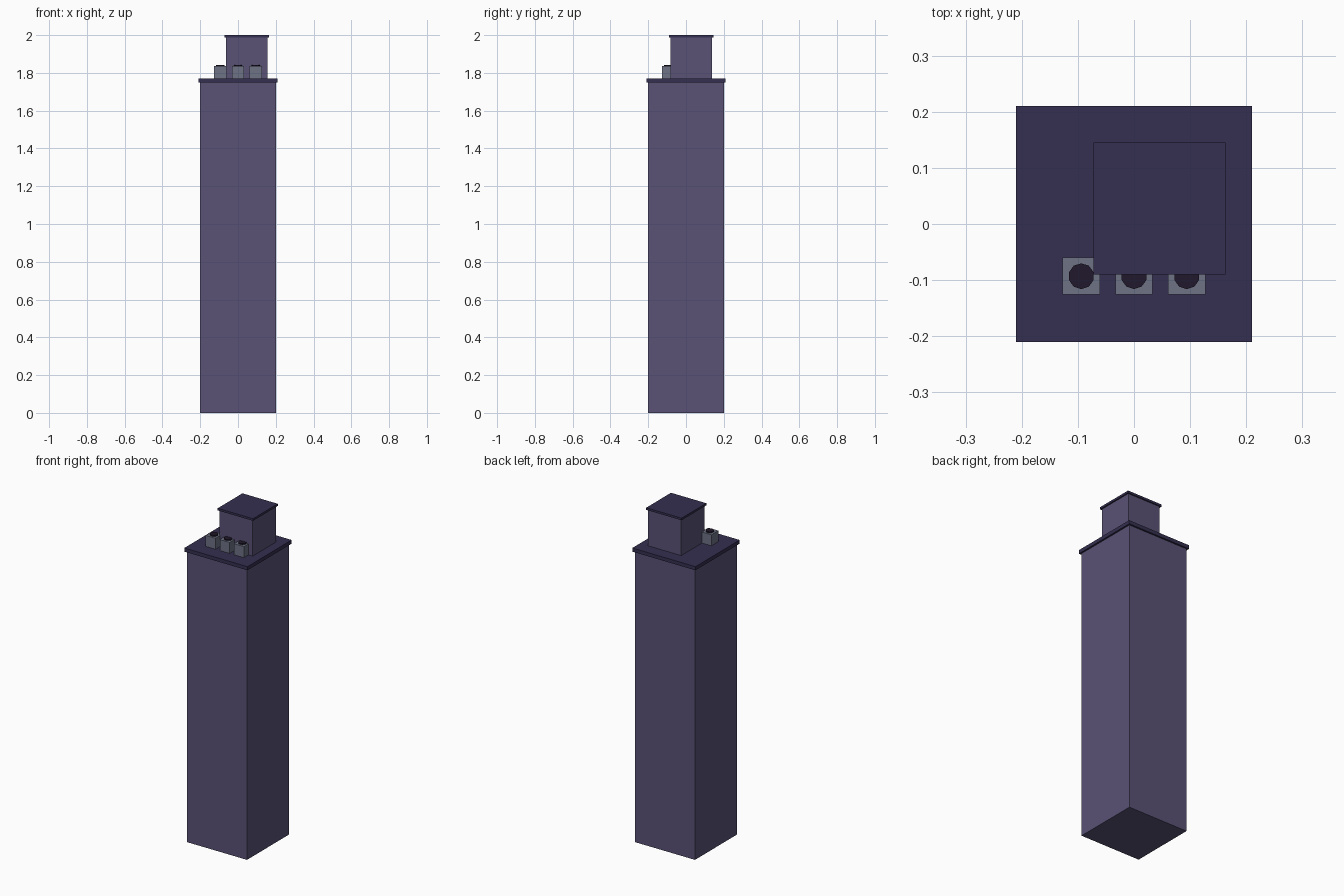
import bpy

if "Cube" in bpy.data.objects:
    bpy.data.objects.remove(bpy.data.objects["Cube"])


def material(name, rgb):
    m = bpy.data.materials.new(name)
    m.diffuse_color = (*rgb, 1)
    m.use_nodes = True
    m.node_tree.nodes["Principled BSDF"].inputs["Base Color"].default_value = m.diffuse_color
    return m


WALL = material("wall_purple", (0.10, 0.085, 0.18))
TRIM = material("trim_dark_purple", (0.036, 0.028, 0.08))
METAL = material("vent_grey", (0.155, 0.17, 0.235))
FAN = material("fan_dark", (0.015, 0.009, 0.025))


def box(name, x, y, width, z0, z1, mat):
    """Square-plan box between two heights."""
    bpy.ops.mesh.primitive_cube_add(size=1, location=(x, y, (z0 + z1) / 2))
    ob = bpy.context.object
    ob.name = name
    ob.scale = (width, width, z1 - z0)
    bpy.ops.object.transform_apply(location=False, rotation=False, scale=True)
    ob.data.materials.append(mat)


# Main tower and its overhanging roof slab
box("tower", 0, 0, 0.40, 0, 1.748, WALL)
box("tower_roof", 0, 0, 0.42, 1.748, 1.77, TRIM)

# Rooftop stair house, off centre
box("stair_house", 0.0455, 0.0275, 0.22, 1.77, 1.987, WALL)
box("stair_house_roof", 0.0455, 0.0275, 0.235, 1.987, 2.0, TRIM)

# Row of three vent units with round fans on top
for i in range(3):
    x, y = (i - 1) * 0.094, -0.093
    box(f"vent_unit_{i + 1}", x, y, 0.066, 1.77, 1.836, METAL)
    bpy.ops.mesh.primitive_cylinder_add(vertices=10, radius=0.023, depth=0.007,
                                        location=(x, y, 1.8395))
    fan = bpy.context.object
    fan.name = f"vent_fan_{i + 1}"
    fan.data.materials.append(FAN)
